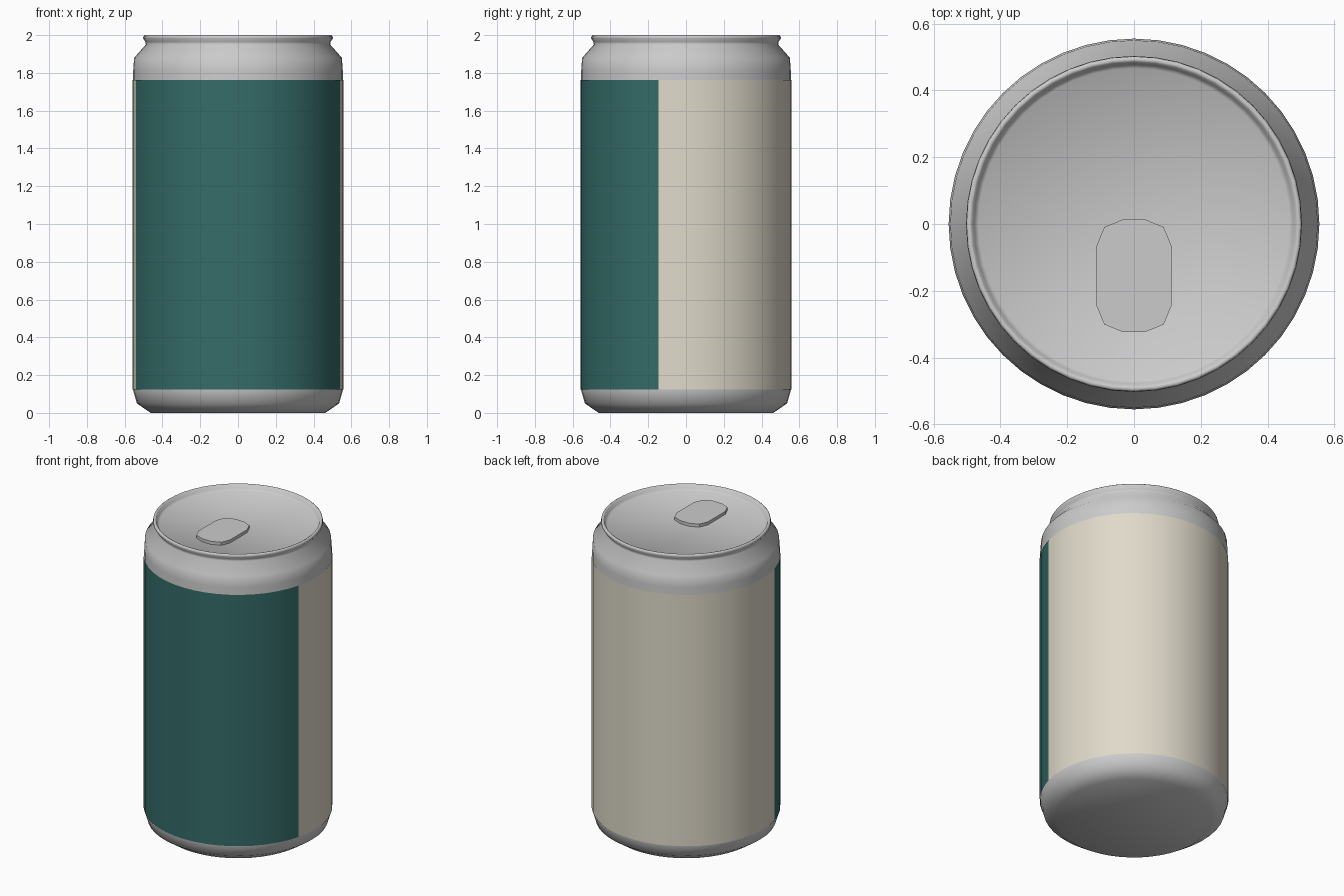
import bpy, bmesh, math

if "Cube" in bpy.data.objects:
    bpy.data.objects.remove(bpy.data.objects["Cube"])

SEG = 48


def finish(bm, name, angle, color=None):
    bmesh.ops.recalc_face_normals(bm, faces=bm.faces)
    mesh = bpy.data.meshes.new(name)
    bm.to_mesh(mesh)
    bm.free()
    obj = bpy.data.objects.new(name, mesh)
    bpy.context.collection.objects.link(obj)
    if color:
        mat = bpy.data.materials.new(name + "_colour")
        mat.diffuse_color = color
        mat.use_nodes = True
        mat.node_tree.nodes["Principled BSDF"].inputs["Base Color"].default_value = mat.diffuse_color
        mesh.materials.append(mat)
    bpy.ops.object.select_all(action='DESELECT')
    obj.select_set(True)
    bpy.context.view_layer.objects.active = obj
    bpy.ops.object.shade_smooth_by_angle(angle=math.radians(angle))
    return obj


def point(bm, r, z, deg):
    # angle 0 faces the front (-y), positive towards +x
    a = math.radians(deg)
    return bm.verts.new((r * math.sin(a), -r * math.cos(a), z))


# can body: lathed profile from base to recessed lid
profile = [(0.462, 0.0), (0.535, 0.05), (0.555, 0.12), (0.555, 1.81), (0.55, 1.88),
           (0.488, 1.95), (0.490, 1.965), (0.503, 1.983), (0.501, 1.995), (0.494, 2.0),
           (0.485, 1.996), (0.478, 1.975), (0.466, 1.965)]
bm = bmesh.new()
rings = [[point(bm, r, z, 360 * i / SEG) for i in range(SEG)] for r, z in profile]
for lo, hi in zip(rings, rings[1:]):
    for i in range(SEG):
        j = (i + 1) % SEG
        bm.faces.new((lo[i], lo[j], hi[j], hi[i]))
bm.faces.new(rings[0][::-1])
bm.faces.new(rings[-1])
finish(bm, "can_body", 80)


# wrap-around label panels
def label(name, start, end, color):
    bm = bmesh.new()
    n = round((end - start) * SEG / 360)
    cols = [[point(bm, 0.558, z, start + (end - start) * i / n) for z in (0.123, 1.763)]
            for i in range(n + 1)]
    for a, b in zip(cols, cols[1:]):
        bm.faces.new((a[0], b[0], b[1], a[1]))
    obj = finish(bm, name, 40, color)
    # make the open panel face outward
    p = obj.data.polygons[0]
    if p.normal.dot(p.center) < 0:
        obj.data.flip_normals()


label("front_label", -75, 75, (0.035, 0.15, 0.14, 1))
label("back_label", 75, 285, (0.74, 0.70, 0.59, 1))

# pull tab: plate with rounded upright corners
bm = bmesh.new()
bmesh.ops.create_cube(bm, size=1)
for v in bm.verts:
    v.co = (v.co.x * 0.225, v.co.y * 0.338 - 0.155, v.co.z * 0.022 + 1.974)
upright = [e for e in bm.edges if abs(e.verts[0].co.z - e.verts[1].co.z) > 0.01]
bmesh.ops.bevel(bm, geom=upright, offset=0.08, segments=2, profile=0.5, affect='EDGES')
finish(bm, "pull_tab", 40)
